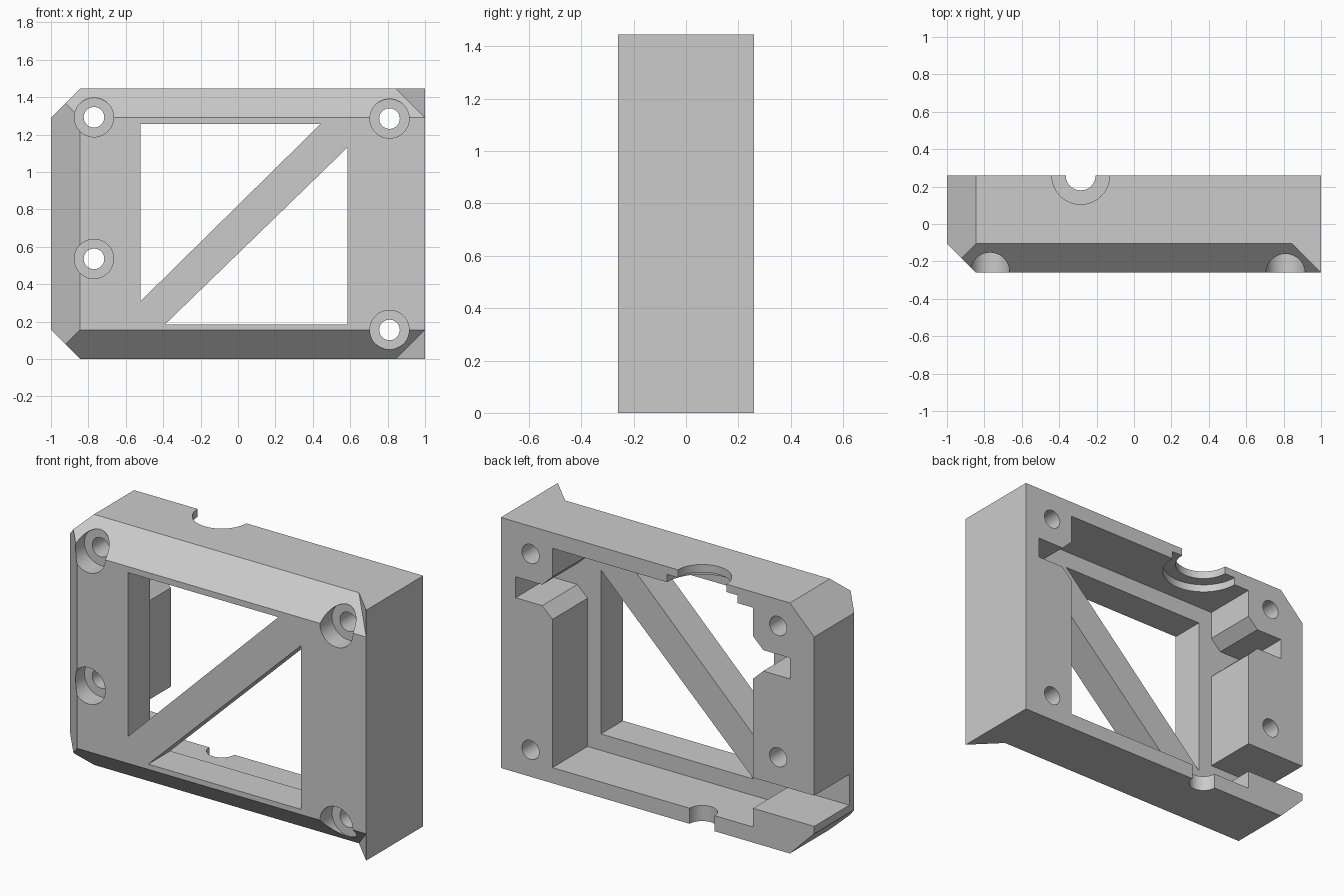
import bpy, bmesh
from mathutils import Vector, Matrix

if "Cube" in bpy.data.objects:
    bpy.data.objects.remove(bpy.data.objects["Cube"])

HEIGHT, HALF_DEPTH, FLOOR_Y = 1.445, 0.26, -0.06

grey = bpy.data.materials.new("plain_grey")
grey.use_nodes = True
grey.diffuse_color = (0.6, 0.6, 0.6, 1)
grey.node_tree.nodes["Principled BSDF"].inputs["Base Color"].default_value = grey.diffuse_color


def finish(bm, name):
    bmesh.ops.recalc_face_normals(bm, faces=bm.faces)
    mesh = bpy.data.meshes.new(name)
    bm.to_mesh(mesh)
    bm.free()
    obj = bpy.data.objects.new(name, mesh)
    bpy.context.collection.objects.link(obj)
    return obj


def prism(name, outline, y0, y1):
    """Extrude an (x, z) outline along y."""
    bm = bmesh.new()
    face = bm.faces.new([bm.verts.new((x, y0, z)) for x, z in outline])
    ext = bmesh.ops.extrude_face_region(bm, geom=[face])["geom"]
    moved = [v for v in ext if isinstance(v, bmesh.types.BMVert)]
    bmesh.ops.translate(bm, verts=moved, vec=(0, y1 - y0, 0))
    return finish(bm, name)


def rod(name, centre, radius, length, axis):
    bm = bmesh.new()
    turn = Matrix.Rotation(1.5707963, 4, "X") if axis == "Y" else Matrix()
    bmesh.ops.create_cone(bm, cap_ends=True, segments=48, radius1=radius, radius2=radius,
                          depth=length, matrix=Matrix.Translation(centre) @ turn)
    return finish(bm, name)


def slice_off(obj, point, normal):
    """Cut away everything on the normal's side of a plane and cap it."""
    bm = bmesh.new()
    bm.from_mesh(obj.data)
    cut = bmesh.ops.bisect_plane(bm, geom=bm.verts[:] + bm.edges[:] + bm.faces[:], dist=1e-6,
                                 plane_co=Vector(point), plane_no=Vector(normal), clear_outer=True)
    edges = [e for e in cut["geom_cut"] if isinstance(e, bmesh.types.BMEdge)]
    bmesh.ops.contextual_create(bm, geom=edges)
    bmesh.ops.recalc_face_normals(bm, faces=bm.faces)
    bm.to_mesh(obj.data)
    bm.free()


def carve(obj, cutter):
    cutter.hide_render = True
    mod = obj.modifiers.new("carve", "BOOLEAN")
    mod.operation, mod.solver, mod.object = "DIFFERENCE", "EXACT", cutter
    bpy.context.view_layer.update()
    result = obj.evaluated_get(bpy.context.evaluated_depsgraph_get())
    mesh = bpy.data.meshes.new_from_object(result)
    obj.modifiers.clear()
    obj.data = mesh
    bpy.data.objects.remove(cutter)


# Main block with clipped corners on the -x side
c = 0.155
body = prism("frame_body", [(-1, c), (c - 1, 0), (1, 0), (1, HEIGHT),
                            (c - 1, HEIGHT), (-1, HEIGHT - c)], -HALF_DEPTH, HALF_DEPTH)
slice_off(body, (-1, c - HALF_DEPTH - 0.0, 0), (-1, -1, 0))

# Long bevels on the top and bottom front edges, ending in a pointed fin at +x
for top in (True, False):
    s, edge = (1, HEIGHT) if top else (-1, 0)
    z0, z1 = edge - 0.4 * s, edge + 0.5 * s
    wedge = prism("bevel_cutter", [(-1.5, z0), (1.5, z0), (1.5, z1), (-1.5, z1)], -0.6, 0.6)
    slice_off(wedge, (0, c - HALF_DEPTH, edge), (0, 1, -s))
    slice_off(wedge, (1, -HALF_DEPTH, 0), (1, 1, 0))
    carve(body, wedge)

# Back pocket with flared side notches and a cable exit at -x
pocket = [(-0.61, 0.09), (0.67, 0.09), (0.67, 0.945), (0.735, 1.007), (0.905, 1.007),
          (0.905, 1.128), (0.735, 1.128), (0.67, 1.19), (0.67, 1.355), (-0.61, 1.355),
          (-0.61, 1.19), (-0.675, 1.128), (-0.845, 1.128), (-0.845, 1.007), (-0.675, 1.007),
          (-0.61, 0.945), (-0.61, 0.375), (-1.2, 0.375), (-1.2, 0.198), (-0.61, 0.198)]
carve(body, prism("pocket_cutter", pocket, FLOOR_Y, 0.5))

# Two triangular windows that leave a diagonal brace
for outline in ([(-0.52, 1.255), (0.44, 1.255), (-0.52, 0.31)],
                [(0.585, 1.13), (0.585, 0.185), (-0.39, 0.185)]):
    carve(body, prism("window_cutter", outline, -0.5, 0.05))

# Counterbored screw holes
for x, z in ((-0.77, 1.292), (-0.77, 0.535), (0.81, 1.285), (0.81, 0.155)):
    carve(body, rod("hole_cutter", (x, 0, z), 0.055, 1, "Y"))
    carve(body, rod("counterbore_cutter", (x, -0.4, z), 0.105, 0.5, "Y"))

# Half-round notches in the back edge of the top and bottom walls
for z, radius, length in ((1.45, 0.155, 0.3), (1.3, 0.225, 0.2), (0, 0.08, 0.3)):
    carve(body, rod("notch_cutter", (-0.285, HALF_DEPTH, z), radius, length, "Z"))

body.data.materials.clear()
body.data.materials.append(grey)
for poly in body.data.polygons:
    poly.material_index = 0
bpy.ops.object.select_all(action="DESELECT")
body.select_set(True)
bpy.context.view_layer.objects.active = body
bpy.ops.object.shade_smooth_by_angle(angle=0.5)
